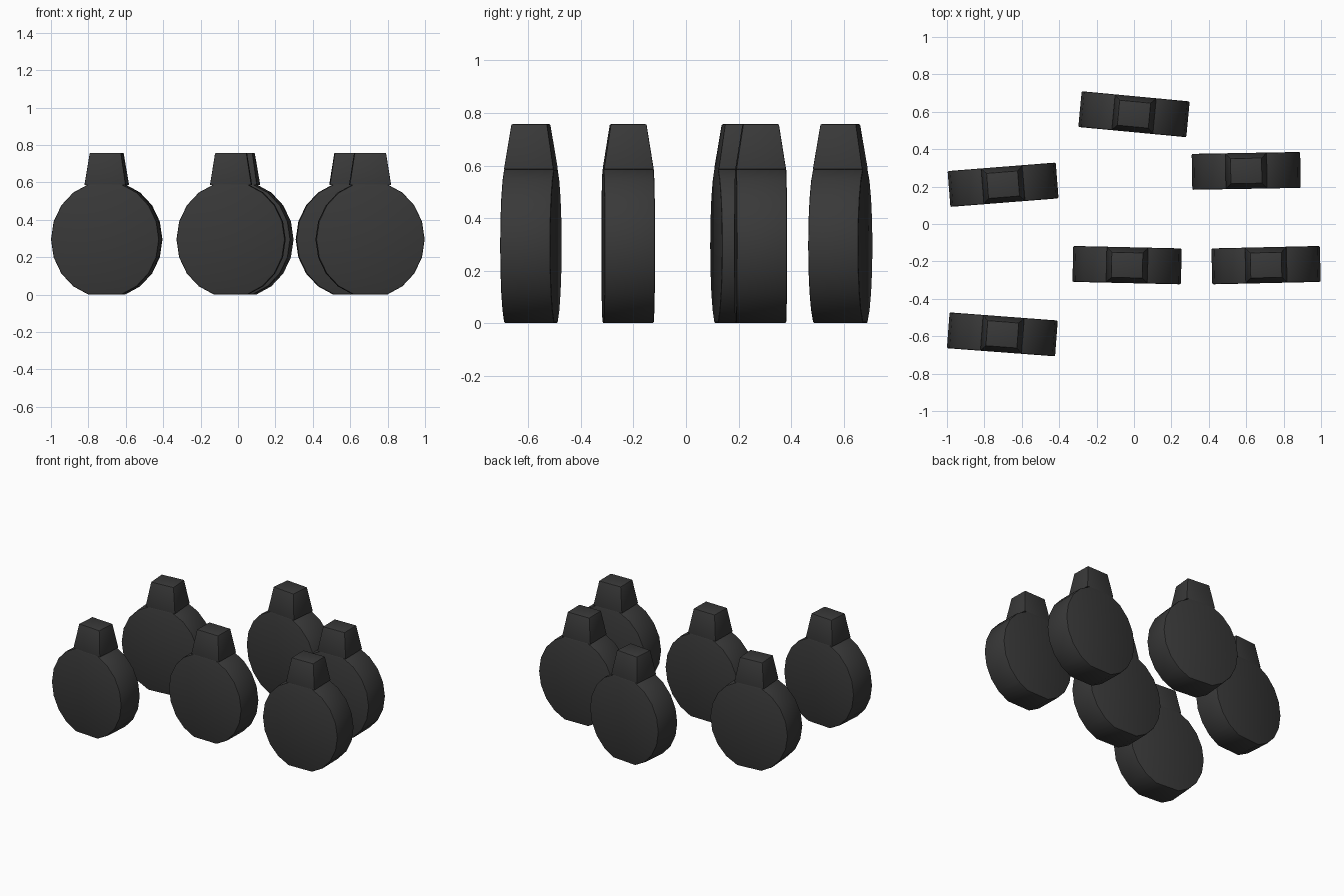
import bpy, bmesh, math
from mathutils import Matrix

if "Cube" in bpy.data.objects:
    bpy.data.objects.remove(bpy.data.objects["Cube"])

dark = bpy.data.materials.new("dark_glass")
dark.diffuse_color = (0.04, 0.04, 0.04, 1)
dark.use_nodes = True
dark.node_tree.nodes["Principled BSDF"].inputs["Base Color"].default_value = dark.diffuse_color

# x, y, turn about z in degrees
PLACES = [(-0.70, 0.21, 4.5), (0.0, 0.587, -5.4), (0.60, 0.284, 1.0),
          (-0.037, -0.22, -1.3), (0.706, -0.22, 1.3), (-0.704, -0.59, -4.3)]


def make(name, rings, place, bevel):
    """Skin two matching rings of points into a closed, softly bevelled solid."""
    bm = bmesh.new()
    a, b = [[bm.verts.new(p) for p in ring] for ring in rings]
    bm.faces.new(a)
    bm.faces.new(b)
    n = len(a)
    for i in range(n):
        j = (i + 1) % n
        bm.faces.new((a[i], a[j], b[j], b[i]))
    bmesh.ops.recalc_face_normals(bm, faces=bm.faces)
    sharp = [e for e in bm.edges if e.calc_face_angle() > math.radians(50)]
    bmesh.ops.bevel(bm, geom=sharp, offset=bevel, segments=2, profile=0.5,
                    affect='EDGES')
    me = bpy.data.meshes.new(name)
    bm.to_mesh(me)
    bm.free()
    me.materials.append(dark)
    ob = bpy.data.objects.new(name, me)
    bpy.context.collection.objects.link(ob)
    x, y, turn = place
    ob.matrix_world = (Matrix.Translation((x, y, 0))
                       @ Matrix.Rotation(math.radians(turn), 4, 'Z'))
    bpy.ops.object.select_all(action='DESELECT')
    ob.select_set(True)
    bpy.context.view_layer.objects.active = ob
    bpy.ops.object.shade_smooth_by_angle(angle=math.radians(30))


# round flat body outline: 20-sided, with top and bottom points dropped to make flats
angles = [math.radians(18 * i) for i in range(20) if i not in (5, 15)]
outline = [(0.29 * math.cos(t), 0.295 + 0.31 * math.sin(t)) for t in angles]
body = [[(x, y, z) for x, z in outline] for y in (-0.096, 0.096)]


# tapered square stopper
def rect(w, d, z):
    return [(sx * w / 2, sy * d / 2, z)
            for sx, sy in ((-1, -1), (1, -1), (1, 1), (-1, 1))]


cap = [rect(0.222, 0.19, 0.585), rect(0.168, 0.136, 0.757)]

for i, place in enumerate(PLACES, 1):
    make(f"flask_body_{i}", body, place, 0.007)
    make(f"flask_stopper_{i}", cap, place, 0.004)
